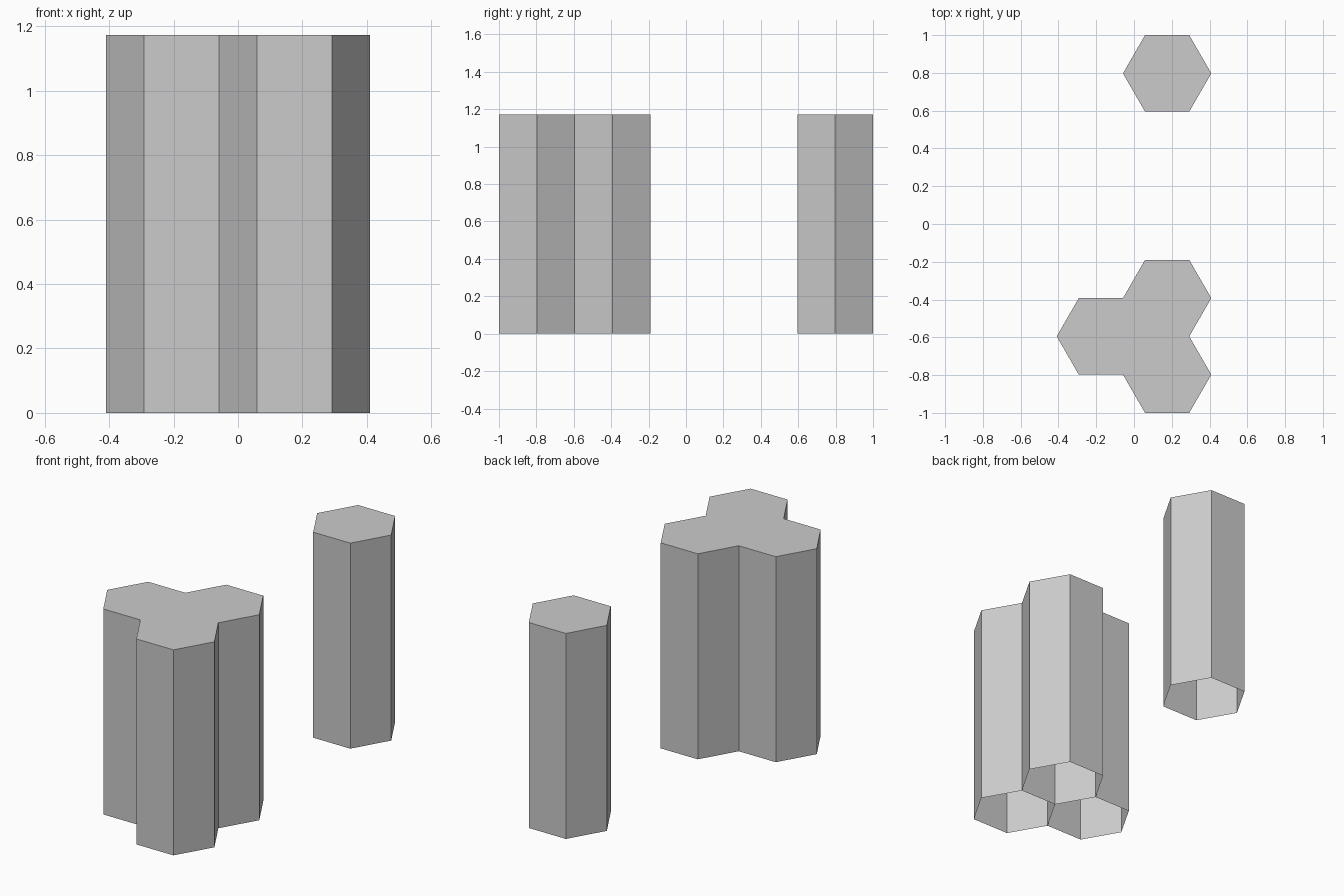
import bpy, bmesh
from math import sin, cos, pi, sqrt

if "Cube" in bpy.data.objects:
    bpy.data.objects.remove(bpy.data.objects["Cube"])

W = 0.8186              # overall width spans 3.5 hexagon radii
R = W / 3.5             # hexagon circumradius
H = R * sqrt(3) / 2     # hexagon half depth
HEIGHT = 1.173


def hex_column(name, x, y):
    """Hexagonal column: walls and top cap, open underneath."""
    bm = bmesh.new()
    ring = [bm.verts.new((R * cos(i * pi / 3), R * sin(i * pi / 3), HEIGHT))
            for i in range(6)]
    top = bm.faces.new(ring)
    walls = bmesh.ops.extrude_edge_only(bm, edges=list(top.edges))["geom"]
    for v in [g for g in walls if isinstance(g, bmesh.types.BMVert)]:
        v.co.z = 0
    bmesh.ops.recalc_face_normals(bm, faces=bm.faces[:])
    bm.normal_update()
    if top.normal.z < 0:
        bmesh.ops.reverse_faces(bm, faces=bm.faces[:])
    mesh = bpy.data.meshes.new(name)
    bm.to_mesh(mesh)
    bm.free()
    obj = bpy.data.objects.new(name, mesh)
    obj.location = (x, y, 0)
    bpy.context.collection.objects.link(obj)
    return obj


right_x, left_x = 0.75 * R, -0.75 * R

# Cluster of three touching columns
hex_column("cluster_column_front", right_x, -1 + H)
hex_column("cluster_column_side", left_x, -1 + 2 * H)
hex_column("cluster_column_back", right_x, -1 + 3 * H)

# Column standing alone
hex_column("lone_column", right_x, 1 - H)
